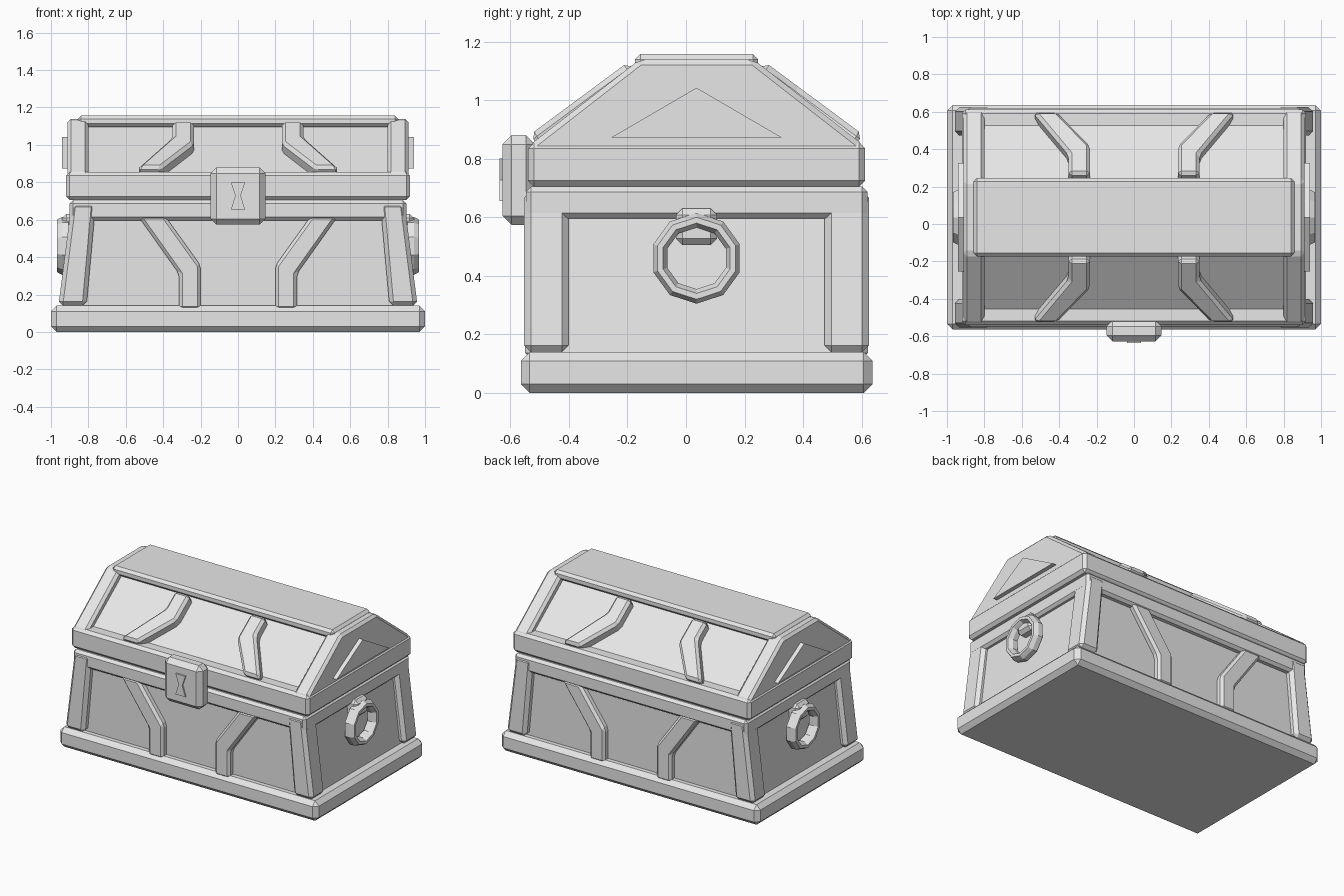
import bpy, bmesh, math
from mathutils import Vector

if "Cube" in bpy.data.objects:
    bpy.data.objects.remove(bpy.data.objects["Cube"])

CY = 0.036                      # the chest body sits slightly behind y = 0
grey = bpy.data.materials.new("plain_grey")
grey.diffuse_color = (0.8, 0.8, 0.8, 1)
grey.use_nodes = True
grey.node_tree.nodes["Principled BSDF"].inputs["Base Color"].default_value = grey.diffuse_color


def finish(name, bm, bevel=0.0):
    bmesh.ops.recalc_face_normals(bm, faces=bm.faces)
    if bevel:
        bmesh.ops.bevel(bm, geom=bm.edges[:], offset=bevel, segments=1,
                        profile=0.5, affect='EDGES', clamp_overlap=True)
        bmesh.ops.recalc_face_normals(bm, faces=bm.faces)
    me = bpy.data.meshes.new(name)
    bm.to_mesh(me)
    bm.free()
    me.materials.append(grey)
    ob = bpy.data.objects.new(name, me)
    bpy.context.collection.objects.link(ob)
    return ob


def prism(name, pts, lo, hi, place, bevel=0.0):
    """Extrude a 2D outline from lo to hi; place(u, v, w) gives the 3D point."""
    bm = bmesh.new()
    a = [bm.verts.new(place(u, v, lo)) for u, v in pts]
    b = [bm.verts.new(place(u, v, hi)) for u, v in pts]
    bm.faces.new(a)
    bm.faces.new(b)
    n = len(pts)
    for i in range(n):
        j = (i + 1) % n
        bm.faces.new((a[i], a[j], b[j], b[i]))
    return finish(name, bm, bevel)


def along_x(u, v, w):           # outline in (depth, height)
    return Vector((w, CY + u, v))


def along_y(u, v, w):           # outline in (x, height)
    return Vector((u, CY + w, v))


def block(name, x, y, z0, z1, bevel):
    return prism(name, [(-x, z0), (x, z0), (x, z1), (-x, z1)], -y, y, along_y, bevel)


# base plinth, tapered body, upper rim
block("base", 1.0, 0.6, 0.0, 0.14, 0.03)
prism("body", [(-0.925, 0.1), (0.925, 0.1), (0.855, 0.69), (-0.855, 0.69)],
      -0.54, 0.54, along_y)
block("body_rim", 0.90, 0.583, 0.596, 0.705, 0.018)

# lid: band, recessed core, top slab
block("lid_band", 0.92, 0.575, 0.705, 0.855, 0.02)
prism("lid_core", [(-0.49, 0.75), (0.49, 0.75), (0.49, 0.855), (0.15, 1.113),
                   (-0.15, 1.113), (-0.49, 0.855)], -0.86, 0.86, along_x)
block("lid_top_slab", 0.857, 0.21, 1.095, 1.157, 0.018)

# strap outlines in (x, height)
lid_strap = [(0.235, 1.13), (0.35, 1.13), (0.35, 1.05), (0.54, 0.882),
             (0.41, 0.882), (0.235, 1.015)]
body_strap = [(0.20, 0.12), (0.315, 0.12), (0.315, 0.31), (0.535, 0.62),
              (0.39, 0.62), (0.20, 0.355)]
SLOPE = 0.74
length = math.hypot(1, SLOPE)

for sx, side in ((-1, "left"), (1, "right")):
    # lid end frame
    prism("lid_end_" + side,
          [(-0.572, 0.76), (0.572, 0.76), (0.572, 0.845), (0.195, 1.138),
           (-0.195, 1.138), (-0.572, 0.845)],
          sx * 0.80, sx * 0.912, along_x, 0.018)
    # raised triangle on the lid end
    prism("end_triangle_" + side, [(-0.29, 0.873), (0.29, 0.873), (0, 1.042)],
          sx * 0.89, sx * 0.941, along_x)

    # ten-sided ring handle and its bracket
    section = [(0.155, 0.905), (0.155, 0.94), (0.14, 0.968),
               (0.12, 0.968), (0.105, 0.94), (0.105, 0.905)]
    bm = bmesh.new()
    rings = []
    for k in range(10):
        t = math.tau * k / 10
        rings.append([bm.verts.new((sx * x, CY + r * math.sin(t), 0.46 + r * math.cos(t)))
                      for r, x in section])
    for k in range(10):
        p, q = rings[k], rings[(k + 1) % 10]
        for i in range(6):
            j = (i + 1) % 6
            bm.faces.new((p[i], p[j], q[j], q[i]))
    finish("ring_handle_" + side, bm)
    prism("handle_bracket_" + side,
          [(-0.07, 0.505), (0.07, 0.505), (0.07, 0.63), (-0.07, 0.63)],
          sx * 0.82, sx * 0.94, along_x, 0.022)

    for sy, end in ((-1, "front"), (1, "back")):
        tag = "_%s_%s" % (end, side)
        # leaning corner post
        prism("corner_post" + tag,
              [(sx * 0.81, 0.14), (sx * 0.96, 0.14), (sx * 0.89, 0.69), (sx * 0.76, 0.69)],
              sy * 0.437, sy * 0.5885, along_y, 0.023)
        # bent strap on the body wall
        prism("body_strap" + tag, [(sx * x, z) for x, z in body_strap],
              sy * 0.50, sy * 0.585, along_y, 0.017)

        # bent strap on the lid slope, sunk inward from its outer plane
        def on_slope(u, v, w, sx=sx, sy=sy):
            h = 0.5575 - (v - 0.89) / SLOPE
            return Vector((sx * u, CY + sy * (h - w * SLOPE / length), v - w / length))
        prism("lid_strap" + tag, lid_strap, 0.0, 0.09, on_slope, 0.018)

# lock plate with a raised keyhole shape
prism("lock", [(-0.147, 0.573), (0.147, 0.573), (0.147, 0.88), (-0.147, 0.88)],
      -0.627 - CY, -0.515 - CY, along_y, 0.032)
prism("keyhole", [(-0.038, 0.655), (0.038, 0.655), (0.014, 0.728), (0.038, 0.80),
                  (-0.038, 0.80), (-0.014, 0.728)], -0.637 - CY, -0.61 - CY, along_y)
